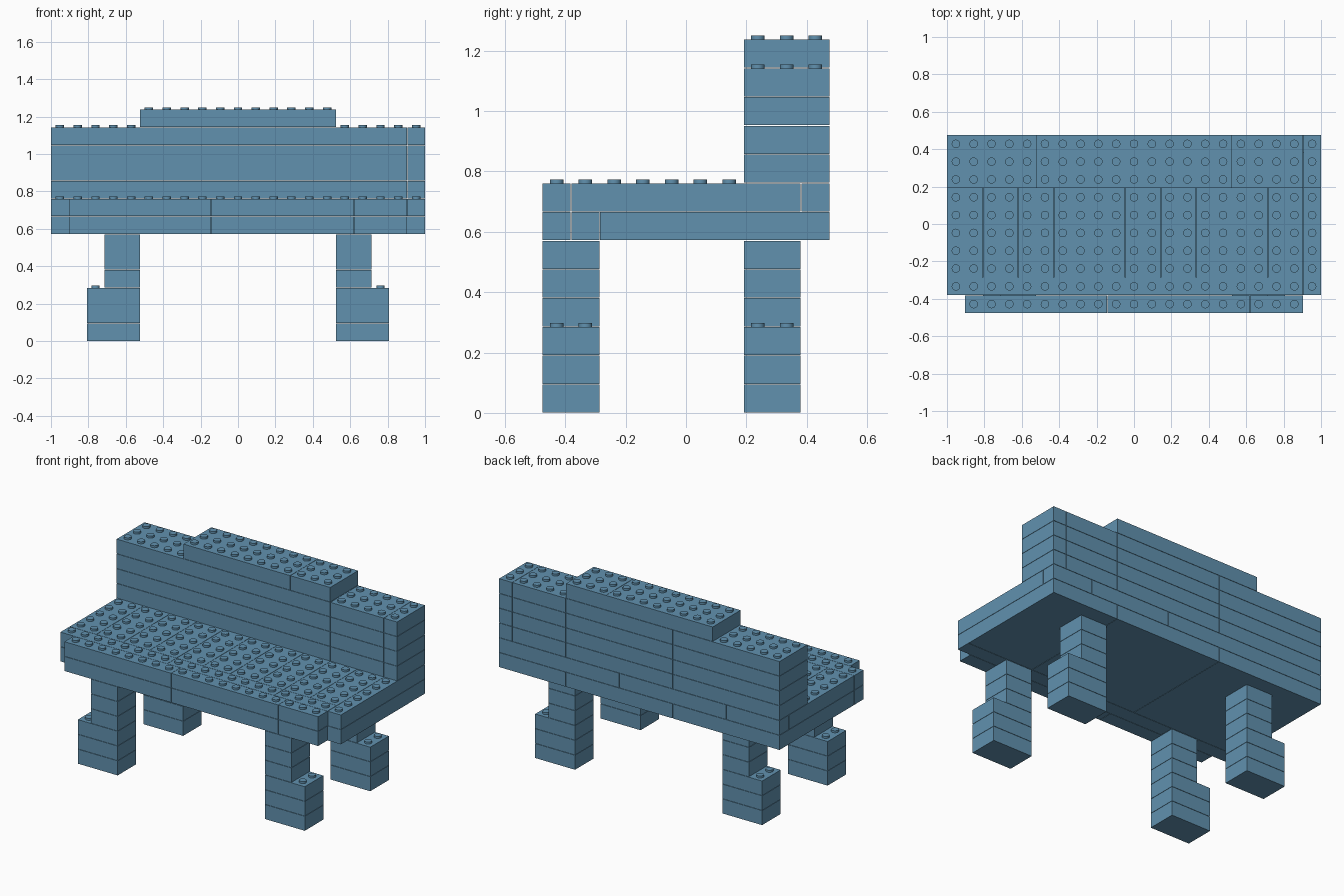
import bpy
import bmesh
from mathutils import Matrix

U = 2 / 21            # one stud pitch, also one layer height
GAP = 0.001           # seam inset on every brick side
STUD_R, STUD_H = 0.0225, 0.0125

cube = bpy.data.objects.get("Cube")
if cube:
    bpy.data.objects.remove(cube)

blue = bpy.data.materials.new("steel_blue")
blue.use_nodes = True
blue.diffuse_color = (0.12, 0.285, 0.43, 1)
blue.node_tree.nodes["Principled BSDF"].inputs["Base Color"].default_value = blue.diffuse_color


def add_brick(bm, x0, x1, y0, y1, layer):
    """One brick, given in stud units, with thin seams around it."""
    size = ((x1 - x0) * U - 2 * GAP, (y1 - y0) * U - 2 * GAP, U - 2 * GAP)
    centre = ((x0 + x1) / 2 * U, (y0 + y1) / 2 * U, (layer + 0.5) * U)
    m = Matrix.Translation(centre) @ Matrix.Diagonal((*size, 1))
    bmesh.ops.create_cube(bm, size=1, matrix=m)


def add_course(bm, cuts, y0, y1, layer):
    """A row of bricks split at the given x positions."""
    for a, b in zip(cuts, cuts[1:]):
        add_brick(bm, a, b, y0, y1, layer)


def add_studs(bm, x0, x1, y0, y1, top):
    """A grid of studs covering a rectangle at the top of a layer."""
    for i in range(round(x1 - x0)):
        for j in range(round(y1 - y0)):
            z = top * U - GAP + STUD_H / 2
            m = Matrix.Translation(((x0 + i + 0.5) * U, (y0 + j + 0.5) * U, z))
            bmesh.ops.create_cone(bm, cap_ends=True, segments=20, radius1=STUD_R,
                                  radius2=STUD_R, depth=STUD_H + GAP, matrix=m)


def finish(bm, name, smooth=False):
    mesh = bpy.data.meshes.new(name)
    bm.to_mesh(mesh)
    bm.free()
    mesh.materials.append(blue)
    obj = bpy.data.objects.new(name, mesh)
    bpy.context.collection.objects.link(obj)
    if smooth:
        bpy.ops.object.select_all(action='DESELECT')
        obj.select_set(True)
        bpy.context.view_layer.objects.active = obj
        bpy.ops.object.shade_smooth_by_angle()


E = 10.5              # half width in studs
studs = bmesh.new()

# Four stepped legs, wider at the foot
for side, sx in (("left", 1), ("right", -1)):
    for end, y0 in (("front", -5), ("back", 2)):
        bm = bmesh.new()
        for layer in range(6):
            outer = 8.5 if layer < 3 else 7.5
            x0, x1 = sorted((5.5 * sx, outer * sx))
            add_brick(bm, x0, x1, y0, y0 + 2, layer)
        finish(bm, f"{end}_leg_{side}")
        x0, x1 = sorted((7.5 * sx, 8.5 * sx))
        add_studs(studs, x0, x1, y0, y0 + 2, 3)

# Seat: large lower plates, narrow upper slats with edge rows
seat = bmesh.new()
add_course(seat, (-E, -2.5, 5.5, E), -3, 5, 6)
add_course(seat, (-E, -5.5, 2.5, E), -4, -3, 6)
slats = (-E, *[x + 0.5 for x in range(-9, 8, 2)], 9.5)
add_course(seat, slats, -3, 4, 7)
add_course(seat, (-E, -2.5, 5.5, 9.5), -4, -3, 7)
add_brick(seat, 9.5, E, -4, 4, 7)
add_course(seat, (-E, -6.5, 1.5, 7.5, E), 4, 5, 7)
finish(seat, "seat")
add_studs(studs, -E, E, -4, 2, 8)

# Shorter strip along the front edge of the seat
strip = bmesh.new()
for layer in (6, 7):
    add_course(strip, (-9.5, -1.5, 6.5, 9.5), -5, -4, layer)
finish(strip, "seat_front_strip")
add_studs(studs, -9.5, 9.5, -5, -4, 8)

# Backrest wall
back = bmesh.new()
for layer in range(8, 12):
    add_course(back, (-E, -2.5, 5.5, 9.5, E), 2, 5, layer)
finish(back, "backrest")
add_studs(studs, -E, -5.5, 2, 5, 12)
add_studs(studs, 5.5, E, 2, 5, 12)

# Raised course on top of the backrest
cap = bmesh.new()
add_course(cap, (-5.5, 2.5, 5.5), 2, 5, 12)
finish(cap, "backrest_cap")
add_studs(studs, -5.5, 5.5, 2, 5, 13)

finish(studs, "studs", smooth=True)
